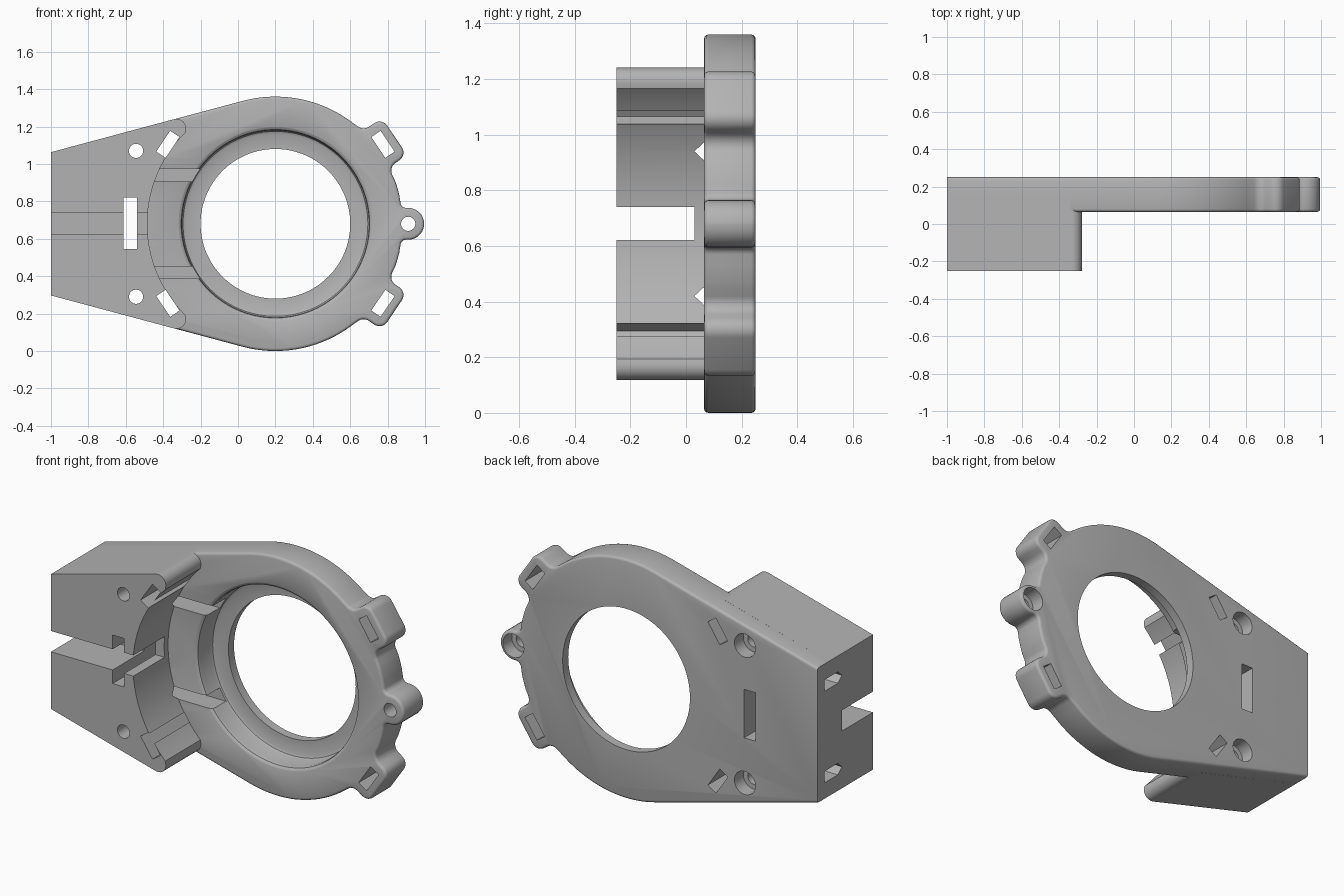
import bpy, bmesh
from math import sin, cos, tan, pi, radians, atan2
from mathutils import Vector

if "Cube" in bpy.data.objects:
    bpy.data.objects.remove(bpy.data.objects["Cube"], do_unlink=True)

CX, CZ, R = 0.2, 0.68, 0.68            # ring centre and outer radius
FRONT, BACK = 0.065, 0.25              # plate faces

grey = bpy.data.materials.new("grey plastic")
grey.use_nodes = True
grey.diffuse_color = (0.45, 0.45, 0.45, 1)
grey.node_tree.nodes["Principled BSDF"].inputs["Base Color"].default_value = grey.diffuse_color


def finish(name, bm):
    bmesh.ops.recalc_face_normals(bm, faces=bm.faces)
    mesh = bpy.data.meshes.new(name)
    bm.to_mesh(mesh)
    bm.free()
    mesh.materials.append(grey)
    ob = bpy.data.objects.new(name, mesh)
    bpy.context.collection.objects.link(ob)
    return ob


def prism(name, pts, a, b, along_x=False, bevel=0):
    """Extrude an outline: (x, z) along y, or (y, z) along x."""
    bm = bmesh.new()
    place = (lambda p, d: (d, p[0], p[1])) if along_x else (lambda p, d: (p[0], d, p[1]))
    lo, hi = [[bm.verts.new(place(p, d)) for p in pts] for d in (a, b)]
    n = len(pts)
    caps = [bm.faces.new(lo), bm.faces.new(hi)]
    for i in range(n):
        j = (i + 1) % n
        bm.faces.new((lo[i], lo[j], hi[j], hi[i]))
    if bevel:
        rim = [e for f in caps for e in f.edges if max(v.co.x for v in e.verts) > -0.99]
        bmesh.ops.recalc_face_normals(bm, faces=bm.faces)
        bmesh.ops.bevel(bm, geom=rim, offset=bevel, segments=3, profile=0.5, affect='EDGES')
    return finish(name, bm)


def lathe(name, x, z, profile, n):
    """Solid of revolution about a y axis, from (radius, y) pairs."""
    bm = bmesh.new()
    rings = [[bm.verts.new((x + r * cos(2 * pi * i / n), y, z + r * sin(2 * pi * i / n)))
              for i in range(n)] for r, y in profile]
    for p, q in zip(rings, rings[1:]):
        for i in range(n):
            j = (i + 1) % n
            bm.faces.new((p[i], p[j], q[j], q[i]))
    bm.faces.new(rings[0])
    bm.faces.new(rings[-1])
    return finish(name, bm)


def rounded(corners, steps=7):
    """Fillet each (x, z, radius) corner."""
    out = []
    for i, (x, z, r) in enumerate(corners):
        p = Vector((x, z))
        if not r:
            out.append(p)
            continue
        u = (Vector(corners[i - 1][:2]) - p).normalized()
        v = (Vector(corners[(i + 1) % len(corners)][:2]) - p).normalized()
        half = u.angle(v) / 2
        c = p + (u + v).normalized() * r / sin(half)
        s, e = p + u * r / tan(half) - c, p + v * r / tan(half) - c
        a0 = atan2(s.y, s.x)
        da = (atan2(e.y, e.x) - a0 + pi) % (2 * pi) - pi
        out += [c + Vector((cos(a0 + da * k / steps), sin(a0 + da * k / steps))) * r
                for k in range(steps + 1)]
    return out


def arc(a, b, n):
    return [(CX + R * cos(radians(a + (b - a) * i / n)),
             CZ + R * sin(radians(a + (b - a) * i / n)), 0) for i in range(n + 1)]


def turned(x, z, angle, pts):
    c, s = cos(angle), sin(angle)
    return [(x + c * p[0] - s * p[1], z + s * p[0] + c * p[1], *p[2:]) for p in pts]


def both_halves(half):
    return half + [(x, 2 * CZ - z, r) for x, z, r in reversed(half)]


def rect(x0, x1, z0, z1):
    return [(x0, z0), (x1, z0), (x1, z1), (x0, z1)]


# Plate with two square lugs and one round lug
tilt = radians(34)
lug = turned(0.775, 1.105, tilt, [(-0.045, 0.12, 0.05), (0.075, 0.12, 0.05),
                                  (0.075, -0.12, 0.05), (-0.045, -0.12, 0.05)])
half = [(-1, 1.063, 0)] + arc(105, 53, 26) + lug + arc(20, 13, 3)
half += [(0.873, 0.765, 0.03), (0.995, 0.765, 0.084)]
plate = prism("ring_plate", rounded(both_halves(half)), FRONT, BACK, bevel=0.015)

# Clamp block in front of the tapered end
half = [(-1, 1.063, 0), (-0.265, 1.26, 0.05), (-0.285, 1.15, 0), (-0.2, 0.72, 0)]
block = prism("clamp_block", rounded(both_halves(half)), -0.25, 0.15)

# Cutters for both parts
shared = []
for sx in (1, -1):
    for sz in (1, -1):
        slot = turned(CX + sx * 0.575, CZ + sz * 0.425, sx * sz * tilt,
                      rect(-0.03, 0.03, -0.067, 0.067))
        shared.append(prism("slot_cutter", slot, -0.4, 0.4))
for x, z in ((-0.545, 1.07), (-0.545, 0.29), (0.91, CZ)):
    shared.append(lathe("bolt_hole_cutter", x, z,
                        [(0.038, -0.4), (0.038, 0.17), (0.066, 0.17), (0.066, 0.4)], 32))
for z in (0.94, 0.42):
    shared.append(prism("channel_cutter", [(0.185, z - 0.0325), (0.185, z + 0.0325),
                        (FRONT, z + 0.0325), (0.03, z), (FRONT, z - 0.0325)],
                        -1.2, -0.2, along_x=True))
shared.append(prism("nut_pocket_cutter", rect(-0.613, -0.54, 0.545, 0.82), -0.4, 0.4))

# Cutters for one part each
bore = lathe("bore_cutter", CX, CZ, [(0.53, 0.0), (0.53, 0.06), (0.515, 0.067), (0.504, 0.075),
             (0.5, 0.09), (0.5, 0.18), (0.494, 0.193), (0.48, 0.2), (0.4, 0.2), (0.4, 0.4)], 128)
cradle = lathe("cradle_cutter", CX, CZ, [(0.685, -0.4), (0.685, 0.4)], 160)
slit = prism("slit_cutter", rect(-1.2, -0.2, 0.622, 0.74), -0.4, 0.03)


def cut(part, cutters):
    for c in cutters:
        m = part.modifiers.new("cut", 'BOOLEAN')
        m.operation, m.solver, m.object = 'DIFFERENCE', 'EXACT', c
    bpy.ops.object.select_all(action='DESELECT')
    part.select_set(True)
    bpy.context.view_layer.objects.active = part
    for m in list(part.modifiers):
        bpy.ops.object.modifier_apply(modifier=m.name)
    bpy.ops.object.shade_smooth_by_angle(angle=radians(32))


cut(plate, [bore] + shared)
cut(block, [cradle, slit] + shared)
for c in shared + [bore, cradle, slit]:
    bpy.data.objects.remove(c, do_unlink=True)
